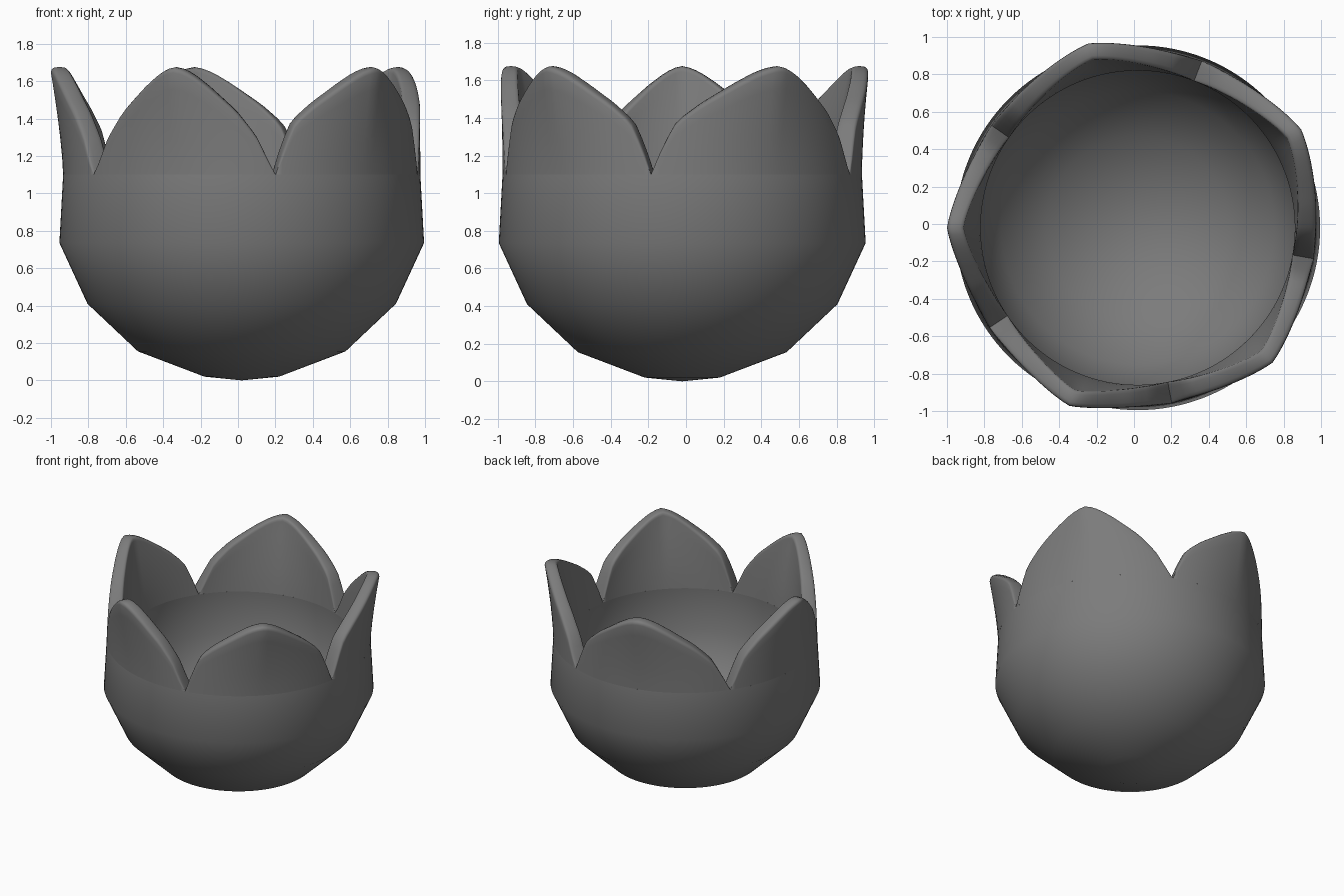
import bpy
import bmesh
from math import sin, cos, radians, pi

if "Cube" in bpy.data.objects:
    bpy.data.objects.remove(bpy.data.objects["Cube"])

CX, CY = 0.02, -0.02          # axis of the bowl
RIM_Z, RIM_OUT, RIM_IN = 1.10, 0.955, 0.84
PETAL_H, FLARE, TUCK = 0.575, 0.07, 0.03
LIP = 0.09                    # petal thickness at the tip
COLS, ROWS = 16, 6            # half-petal columns, rows up each side

grey = bpy.data.materials.new("dark_grey")
grey.use_nodes = True
grey.diffuse_color = (0.2, 0.2, 0.2, 1)
grey.node_tree.nodes["Principled BSDF"].inputs["Base Color"].default_value = (0.2, 0.2, 0.2, 1)


def add_object(name, bm, sharp_angle):
    bmesh.ops.remove_doubles(bm, verts=bm.verts, dist=0.0005)
    bmesh.ops.recalc_face_normals(bm, faces=bm.faces)
    mesh = bpy.data.meshes.new(name)
    bm.to_mesh(mesh)
    bm.free()
    mesh.materials.append(grey)
    obj = bpy.data.objects.new(name, mesh)
    bpy.context.collection.objects.link(obj)
    bpy.ops.object.select_all(action='DESELECT')
    obj.select_set(True)
    bpy.context.view_layer.objects.active = obj
    bpy.ops.object.shade_smooth_by_angle(angle=radians(sharp_angle))


def polar(bm, r, angle, z):
    return bm.verts.new((CX + r * cos(angle), CY + r * sin(angle), z))


def skin(bm, columns, closed=False):
    """Join neighbouring columns of vertices with quads."""
    pairs = list(zip(columns, columns[1:]))
    if closed:
        pairs.append((columns[-1], columns[0]))
    for a, b in pairs:
        for i in range(len(a) - 1):
            bm.faces.new((a[i], b[i], b[i + 1], a[i + 1]))


def lookup(points, x):
    for (x0, y0), (x1, y1) in zip(points, points[1:]):
        if x <= x1:
            return y0 + (y1 - y0) * (x - x0) / (x1 - x0)
    return points[-1][1]


# Bowl: turned outer wall, flat rim and hollow inside
outer = [(0, 0), (0.2, 0.02), (0.555, 0.155), (0.825, 0.41), (0.975, 0.735), (RIM_OUT, RIM_Z)]
inner = [(RIM_IN, RIM_Z), (0.86, 0.76), (0.73, 0.48), (0.49, 0.25), (0.18, 0.13), (0, 0.12)]
bm = bmesh.new()
SEG = 128
skin(bm, [[polar(bm, r, 2 * pi * k / SEG, z) for r, z in outer + inner]
          for k in range(SEG)], closed=True)
add_object("bowl", bm, 50)

# Petals: height falls from the tip to the valley, on a slim or a full shoulder
slim = [(0, 1), (0.07, 0.985), (0.16, 0.94), (0.31, 0.83), (0.6, 0.59), (0.8, 0.36), (1, 0)]
full = [(0, 1), (0.07, 0.985), (0.16, 0.95), (0.31, 0.86), (0.6, 0.67), (0.8, 0.51), (0.92, 0.26), (1, 0)]


def petal_column(bm, angle, u, fullness):
    frac = lookup(slim, u) * (1 - fullness) + lookup(full, u) * fullness
    h = PETAL_H * frac
    bead = min(0.03, h / 3)             # rounding of the lip
    wall = h - bead

    def out_r(dz):
        return RIM_OUT + (FLARE * (1 - u) - TUCK * u) * (dz / PETAL_H) ** 1.4

    def thick(dz):
        return RIM_OUT - RIM_IN + (LIP - RIM_OUT + RIM_IN) * dz / PETAL_H

    steps = [i / ROWS for i in range(ROWS + 1)]
    pts = [(out_r(wall * t), wall * t) for t in steps]
    half = thick(wall) / 2
    mid = out_r(wall) - half
    for k in range(1, 8):               # squarish rounded lip
        c, s = cos(pi * k / 8), sin(pi * k / 8)
        flat = abs(c) ** 0.7 * (1 if c > 0 else -1)
        pts.append((mid + half * flat, wall + bead * s ** 0.7))
    pts += [(out_r(wall * t) - thick(wall * t), wall * t) for t in reversed(steps)]
    return [polar(bm, r, angle, RIM_Z + z) for r, z in pts]


# (valley, tip, valley) in degrees, then fullness of the two shoulders
petals = {
    "left_back_petal": (-10, 31, 69, 0.9, 0.1),
    "back_petal": (69, 105, 145, 0.8, 0.4),
    "right_petal": (145, 180, 214, 0.6, 0.1),
    "front_petal": (214, 249, 281, 0.0, 0.1),
    "left_front_petal": (281, 315, 350, 1.0, 0.9),
}
for name, (start, tip, end, full_start, full_end) in petals.items():
    bm = bmesh.new()
    columns = []
    for i in range(-COLS, COLS + 1):
        u = abs(i) / COLS
        side, fullness = (start, full_start) if i < 0 else (end, full_end)
        columns.append(petal_column(bm, radians(tip + (side - tip) * u), u, fullness))
    skin(bm, columns)
    add_object(name, bm, 60)
